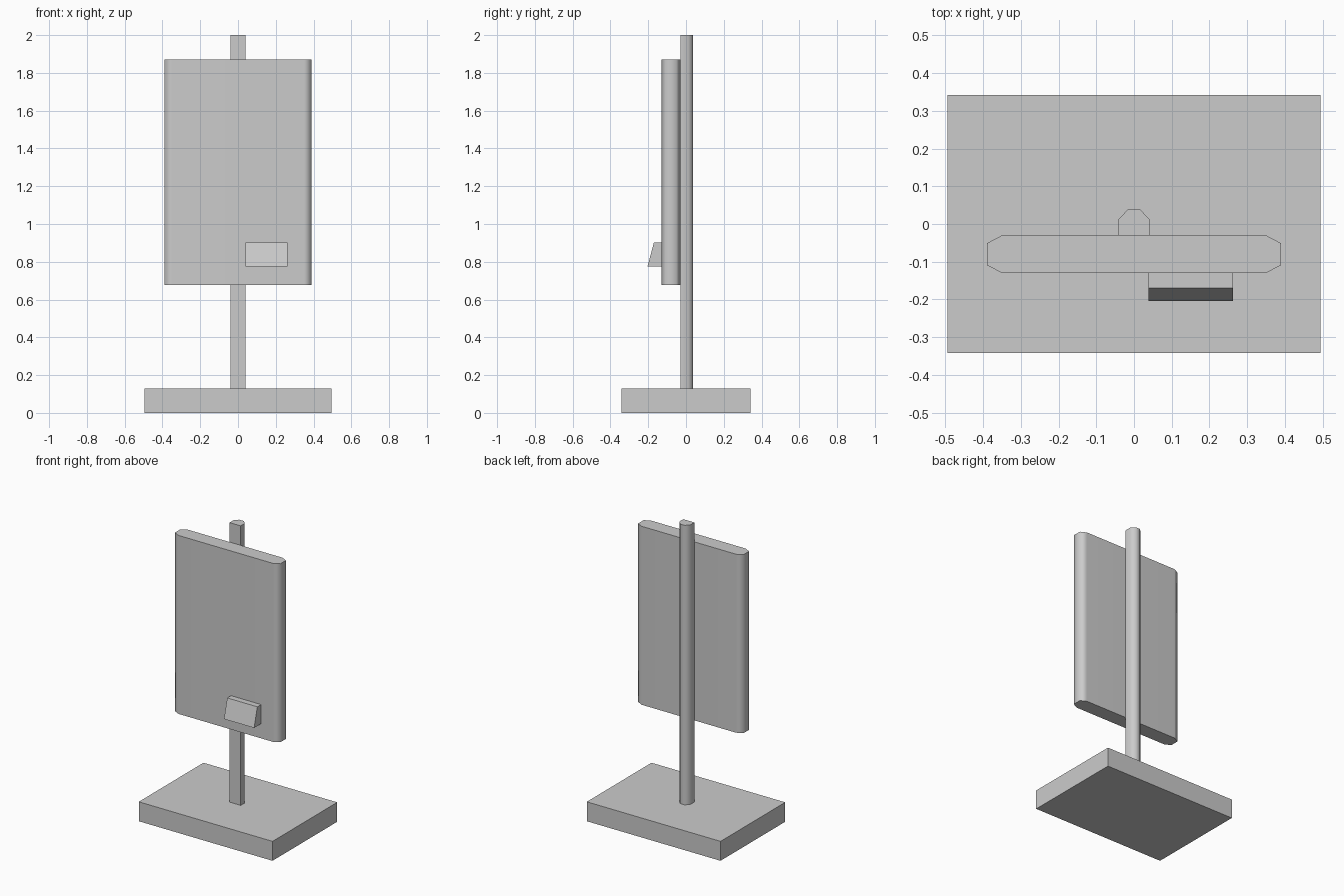
import bpy
import bmesh
from math import radians
from mathutils import Vector

cube = bpy.data.objects.get("Cube")
if cube:
    bpy.data.objects.remove(cube, do_unlink=True)

grey = bpy.data.materials.new("plain_grey")
grey.use_nodes = True
colour = (0.6, 0.6, 0.6, 1)
grey.diffuse_color = colour
grey.node_tree.nodes["Principled BSDF"].inputs["Base Color"].default_value = colour


def prism(name, points, direction, smooth=False):
    """Extrude a closed outline along a direction."""
    bm = bmesh.new()
    outline = bm.faces.new([bm.verts.new(p) for p in points])
    extruded = bmesh.ops.extrude_face_region(bm, geom=[outline], use_keep_orig=True)["geom"]
    moved = [v for v in extruded if isinstance(v, bmesh.types.BMVert)]
    bmesh.ops.translate(bm, verts=moved, vec=Vector(direction))
    bmesh.ops.recalc_face_normals(bm, faces=bm.faces)
    mesh = bpy.data.meshes.new(name)
    bm.to_mesh(mesh)
    bm.free()
    mesh.materials.append(grey)
    obj = bpy.data.objects.new(name, mesh)
    bpy.context.collection.objects.link(obj)
    if smooth:
        # Round the bevelled corners while the broad faces stay flat
        mesh.shade_smooth()
        mesh.set_sharp_from_angle(angle=radians(70))
        weighted = obj.modifiers.new("weighted_normals", "WEIGHTED_NORMAL")
        weighted.keep_sharp = True
    return obj


def mirrored(half, z):
    """Complete a right-hand half outline across x = 0 at height z."""
    return [(x, y, z) for x, y in half] + [(-x, y, z) for x, y in reversed(half)]


# Rectangular foot
prism("base", mirrored([(0.495, -0.342), (0.495, 0.342)], 0), (0, 0, 0.13))

# Upright with a flat front and rounded back
prism("post", mirrored([(0.041, -0.03), (0.041, 0.012), (0.017, 0.038)], 0.13),
      (0, 0, 1.87), smooth=True)

# Board with rounded side edges
prism("sign_board", mirrored([(0.35, -0.13), (0.39, -0.109), (0.39, -0.051), (0.35, -0.03)], 0.676),
      (0, 0, 1.194), smooth=True)

# Sloped block on the front of the board
side = [(-0.13, 0.774), (-0.204, 0.774), (-0.17, 0.902), (-0.13, 0.902)]
prism("front_block", [(0.039, y, z) for y, z in side], (0.223, 0, 0))
